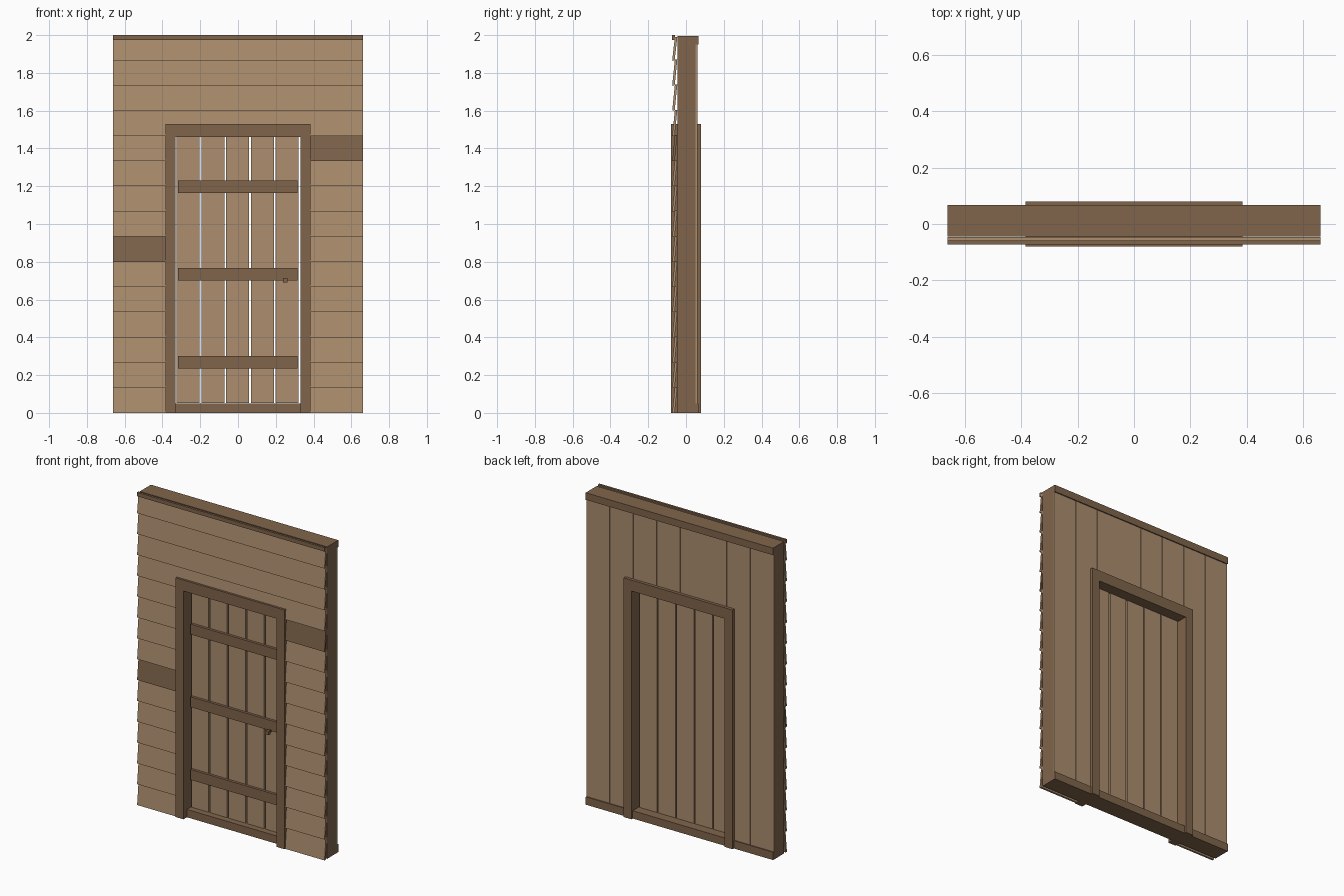
import bpy

cube = bpy.data.objects.get("Cube")
if cube:
    bpy.data.objects.remove(cube, do_unlink=True)


def material(name, rgb):
    m = bpy.data.materials.new(name)
    m.use_nodes = True
    m.diffuse_color = (*rgb, 1)
    m.node_tree.nodes["Principled BSDF"].inputs["Base Color"].default_value = (*rgb, 1)
    return m


TAN = material("light_wood", (0.413, 0.270, 0.156))
BROWN = material("dark_wood", (0.216, 0.130, 0.072))


def extrude_x(name, profile, x0, x1, mat):
    """Sweep a closed (y, z) profile from x0 to x1."""
    n = len(profile)
    verts = [(x, y, z) for x in (x0, x1) for y, z in profile]
    faces = [tuple(reversed(range(n))), tuple(range(n, 2 * n))]
    faces += [(i, (i + 1) % n, n + (i + 1) % n, n + i) for i in range(n)]
    mesh = bpy.data.meshes.new(name)
    mesh.from_pydata(verts, [], faces)
    mesh.materials.append(mat)
    ob = bpy.data.objects.new(name, mesh)
    bpy.context.collection.objects.link(ob)
    return ob


def box(name, x, y, z, mat):
    profile = [(y[0], z[0]), (y[1], z[0]), (y[1], z[1]), (y[0], z[1])]
    return extrude_x(name, profile, x[0], x[1], mat)


W = 0.663        # half width of the wall
OUT, IN = 0.385, 0.33   # door frame half widths
HEAD, TOP = 1.46, 1.53  # underside and top of the frame
CORE = (-0.045, 0.05)

# Wall core around the doorway
box("sole_plate", (-W, W), (-0.045, 0.067), (0, 0.05), BROWN)
box("top_plate", (-W, W), (-0.045, 0.067), (1.95, 1.995), BROWN)
box("header", (-IN, IN), CORE, (1.48, 1.95), BROWN)
for side, a, b in (("right", -W, -IN), ("left", IN, W)):
    box(side + "_stud", (a, b), CORE, (0.05, 1.95), BROWN)

# Door frame, standing proud on both faces
for side, a, b in (("right", -OUT, -IN), ("left", IN, OUT)):
    box(side + "_jamb", (a, b), (-0.08, 0.08), (0, HEAD), BROWN)
box("lintel", (-OUT, OUT), (-0.08, 0.08), (HEAD, TOP), BROWN)

# Overlapping tilted clapboards on the front
PITCH = 2 / 15


def clapboard(name, row, x0, x1, mat):
    z0 = row * PITCH
    z1 = min(z0 + PITCH + 0.004, 1.99)
    profile = [(-0.073, z0), (-0.060, z0), (-0.046, z1), (-0.059, z1)]
    extrude_x(name, profile, x0, x1, mat)


for row in range(15):
    if row < 11:
        clapboard(f"right_clapboard_{row}", row, -W, -OUT, BROWN if row == 6 else TAN)
        clapboard(f"left_clapboard_{row}", row, OUT, W, BROWN if row == 10 else TAN)
    else:
        clapboard(f"upper_clapboard_{row}", row, -W, W, TAN)
box("top_trim", (-W, W), (-0.073, -0.059), (1.975, 2), BROWN)

# Vertical boards on the back, shortened above the doorway
step = W / 4
for i in range(8):
    x = -W + i * step
    z0 = 0.05 if i in (0, 1, 6, 7) else 1.5
    inset = 0.0015
    box(f"back_board_{i}", (x + (inset if i else 0), x + step - (inset if i < 7 else 0)),
        (0.05, 0.06), (z0, 1.95), TAN)

# Plank door with battens and a knob
for i in range(5):
    x = -0.325 + i * 0.131
    box(f"door_plank_{i}", (x, x + 0.122), (-0.008, 0.01), (0.052, HEAD), TAN)
for i, z in enumerate((0.235, 0.70, 1.165)):
    box(f"door_batten_{i}", (-0.318, 0.315), (-0.025, -0.008), (z, z + 0.066), BROWN)
box("knob_stem", (0.243, 0.255), (-0.045, -0.008), (0.695, 0.707), BROWN)
box("knob", (0.237, 0.261), (-0.062, -0.042), (0.689, 0.713), BROWN)
